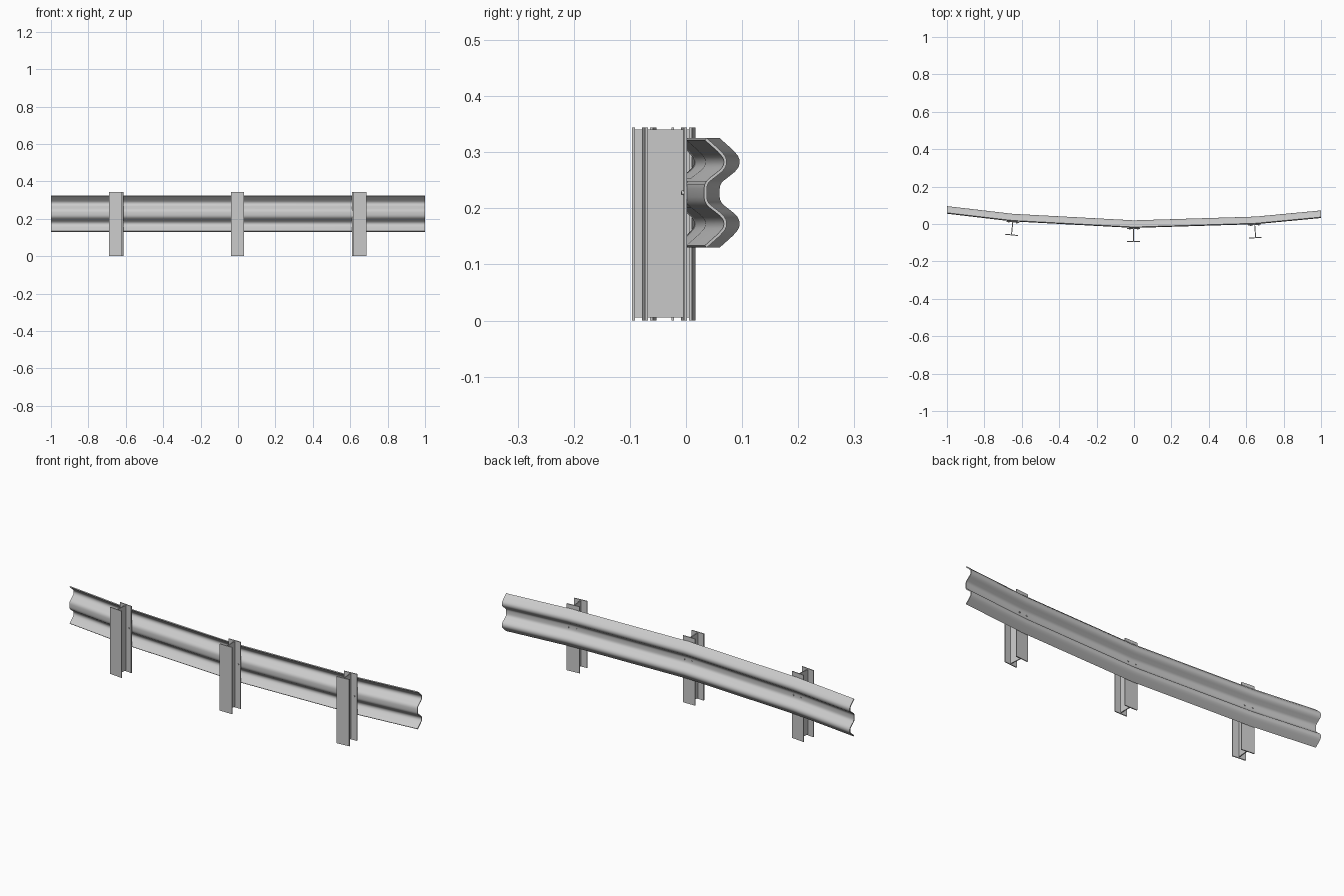
import bpy, bmesh, math
from mathutils import Matrix

if "Cube" in bpy.data.objects:
    bpy.data.objects.remove(bpy.data.objects["Cube"])


def finish(obj, angle):
    bpy.ops.object.select_all(action='DESELECT')
    bpy.context.view_layer.objects.active = obj
    obj.select_set(True)
    for m in list(obj.modifiers):
        bpy.ops.object.modifier_apply(modifier=m.name)
    bpy.ops.object.shade_smooth_by_angle(angle=math.radians(angle))


def make(name, bm):
    me = bpy.data.meshes.new(name)
    bm.to_mesh(me)
    bm.free()
    obj = bpy.data.objects.new(name, me)
    bpy.context.collection.objects.link(obj)
    return obj


def box(bm, x0, x1, y0, y1, z0, z1):
    mat = Matrix.Translation(((x0 + x1) / 2, (y0 + y1) / 2, (z0 + z1) / 2)) \
        @ Matrix.Diagonal((x1 - x0, y1 - y0, z1 - z0, 1))
    bmesh.ops.create_cube(bm, size=1, matrix=mat)


# Corrugated rail: W profile (height from centre, depth) swept along a bent path
MID = 0.2275
half = [(0.0975, 0), (0.077, 0.023), (0.072, 0.0275), (0.066, 0.0325), (0.060, 0.0350),
        (0.054, 0.0355), (0.048, 0.0345), (0.042, 0.031), (0.037, 0.0265), (0.033, 0.0215),
        (0.022, 0.0075), (0.018, 0.0035), (0.013, 0.001), (0.007, 0)]
profile = half + [(-h, d) for h, d in reversed(half)]
path = [(-1, 0.060), (-0.65, 0.019), (0, -0.016), (0.65, 0.004), (1, 0.037)]
THICK = 0.005

bm = bmesh.new()
rows = [[bm.verts.new((x, y + d, MID + h)) for h, d in profile] for x, y in path]
for a, b in zip(rows, rows[1:]):
    for i in range(len(profile) - 1):
        bm.faces.new((a[i], b[i], b[i + 1], a[i + 1]))
rail = make("guard_rail", bm)
sol = rail.modifiers.new("thickness", 'SOLIDIFY')
sol.thickness = THICK
sol.offset = -1
finish(rail, 35)

# I-beam posts, each turned to follow the rail, with a pair of bolts
W, D, T, H = 0.035, 0.075, 0.005, 0.344
for label, x, y, deg in (("left", -0.648, 0.014, -5.5),
                         ("middle", -0.002, -0.021, 0),
                         ("right", 0.645, -0.001, 4.5)):
    place = Matrix.Translation((x, y, 0)) @ Matrix.Rotation(math.radians(deg), 4, 'Z')

    bm = bmesh.new()
    box(bm, -W, W, -D, -D + T, 0, H)
    box(bm, -W, W, -T, 0, 0, H)
    box(bm, -0.0025, 0.0025, -D + T, -T, 0.005, H - 0.004)
    make(label + "_post", bm).matrix_world = place

    bm = bmesh.new()
    for s in (-1, 1):
        mat = Matrix.Translation((s * 0.022, 0, MID)) @ Matrix.Rotation(math.pi / 2, 4, 'X')
        bmesh.ops.create_cone(bm, cap_ends=True, segments=12, radius1=0.004,
                              radius2=0.004, depth=0.018, matrix=mat)
    bolts = make(label + "_bolts", bm)
    bolts.matrix_world = place
    finish(bolts, 35)
